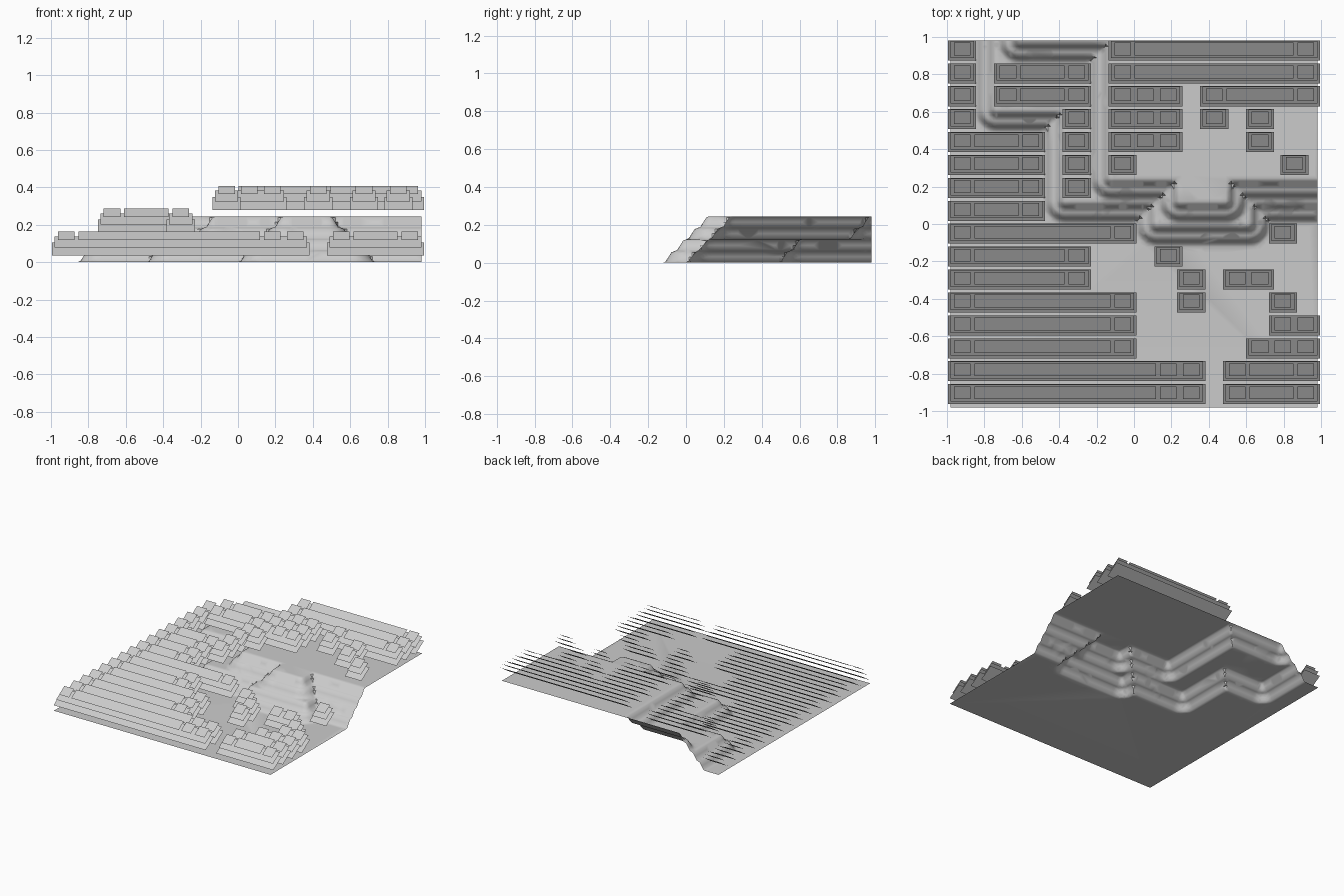
import bpy, bmesh, math

if "Cube" in bpy.data.objects:
    bpy.data.objects.remove(bpy.data.objects["Cube"])

U = 0.1225          # tile size, also the height of one terrace
E = 0.98            # half width of the ground
SUB = 8             # ground cells per tile

grey = bpy.data.materials.new("plain grey")
grey.diffuse_color = (0.6, 0.6, 0.6, 1)
grey.use_nodes = True
grey.node_tree.nodes["Principled BSDF"].inputs["Base Color"].default_value = grey.diffuse_color

# Flat tops of the two terraces: x0, x1, y0, y1 in tiles from the front left corner
LOWER = [(5, 16, 9, 16), (9, 13, 8, 16), (2, 16, 13, 16)]
UPPER = [(7, 16, 10, 16), (10, 12, 9, 16), (3, 16, 16, 16)]
# Two-step cliff profile: run, rise
PROFILE = [(0, 0), (.125, .06), (.375, .45), (.5, .5), (.625, .55), (.875, .95), (1, 1)]


def rise(rects, x, y):
    d = min(math.hypot(max(a - x, x - b, 0), max(c - y, y - e, 0)) for a, b, c, e in rects)
    t = max(0, 1 - d)
    for (t0, z0), (t1, z1) in zip(PROFILE, PROFILE[1:]):
        if t <= t1:
            return z0 + (z1 - z0) * (t - t0) / (t1 - t0)
    return 1


def height(x, y):
    return U * (rise(LOWER, x, y) + rise(UPPER, x, y))


def make(name, bm):
    me = bpy.data.meshes.new(name)
    bm.to_mesh(me)
    bm.free()
    me.materials.append(grey)
    ob = bpy.data.objects.new(name, me)
    bpy.context.collection.objects.link(ob)
    return ob


# Terraced ground sheet
bm = bmesh.new()
n = 16 * SUB
bmesh.ops.create_grid(bm, x_segments=n, y_segments=n, size=E)
for v in bm.verts:
    v.co.z = height(round((v.co.x + E) / U * SUB) / SUB, round((v.co.y + E) / U * SUB) / SUB)
bmesh.ops.dissolve_limit(bm, angle_limit=math.radians(0.5), verts=bm.verts, edges=bm.edges)
bmesh.ops.triangulate(bm, faces=[f for f in bm.faces if len(f.verts) > 4])
ground = make("terraced_ground", bm)
bpy.context.view_layer.objects.active = ground
ground.select_set(True)
bpy.ops.object.shade_smooth_by_angle(angle=math.radians(40))

# Hedge runs per row from the front: (first tile, last tile)
ROWS = [
    [(0, 10), (12, 15)], [(0, 10), (12, 15)],
    [(0, 7), (13, 15)], [(0, 7), (14, 15)],
    [(0, 7), (10, 10), (14, 14)], [(0, 5), (10, 10), (12, 13)],
    [(0, 5), (9, 9)], [(0, 7), (14, 14)],
    [(0, 3)], [(0, 3), (5, 5)],
    [(0, 3), (5, 5), (7, 7), (14.5, 14.5)], [(0, 3), (5, 5), (7, 9), (13, 13)],
    [(0, 0), (5, 5), (7, 9), (11, 11), (13, 13)],
    [(0, 0), (2, 5), (7, 9), (11, 15)],
    [(0, 0), (2, 5), (7, 15)], [(0, 0), (7, 15)],
]


def card(bm, first, last, row, base, grow, y0, y1, z0, z1):
    """Sloping leaf card over tiles first..last; grow widens both ends."""
    xa, xb = first * U - E - grow, (last + 1) * U - E + grow
    y = row * U - E
    bm.faces.new([bm.verts.new(p) for p in (
        (xa, y + y0, base + z0), (xb, y + y0, base + z0),
        (xb, y + y1, base + z1), (xa, y + y1, base + z1))])


# Three stacked layers of leaf cards for every hedge run
low, mid, top = bmesh.new(), bmesh.new(), bmesh.new()
for row, runs in enumerate(ROWS):
    for a, b in runs:
        base = height(a + .5, row + .5)
        card(low, a, b, row, base, .014, .017, .124, .035, .105)
        card(mid, a, b, row, base, .001, .031, .122, .079, .138)
        count = int(b - a) + 1
        if count < 4:
            singles = [a + i for i in range(count)]
        else:
            # Long runs share one wide crown between single end crowns
            tail = 2 if count > 10 else 1
            singles = [a] + [b - i for i in range(tail)]
            card(top, a + 1, b - tail, row, base, -.004, .044, .112, .12, .164)
        for s in singles:
            card(top, s, s, row, base, -.017, .044, .112, .12, .164)
make("lower_foliage", low)
make("middle_foliage", mid)
make("upper_foliage", top)
